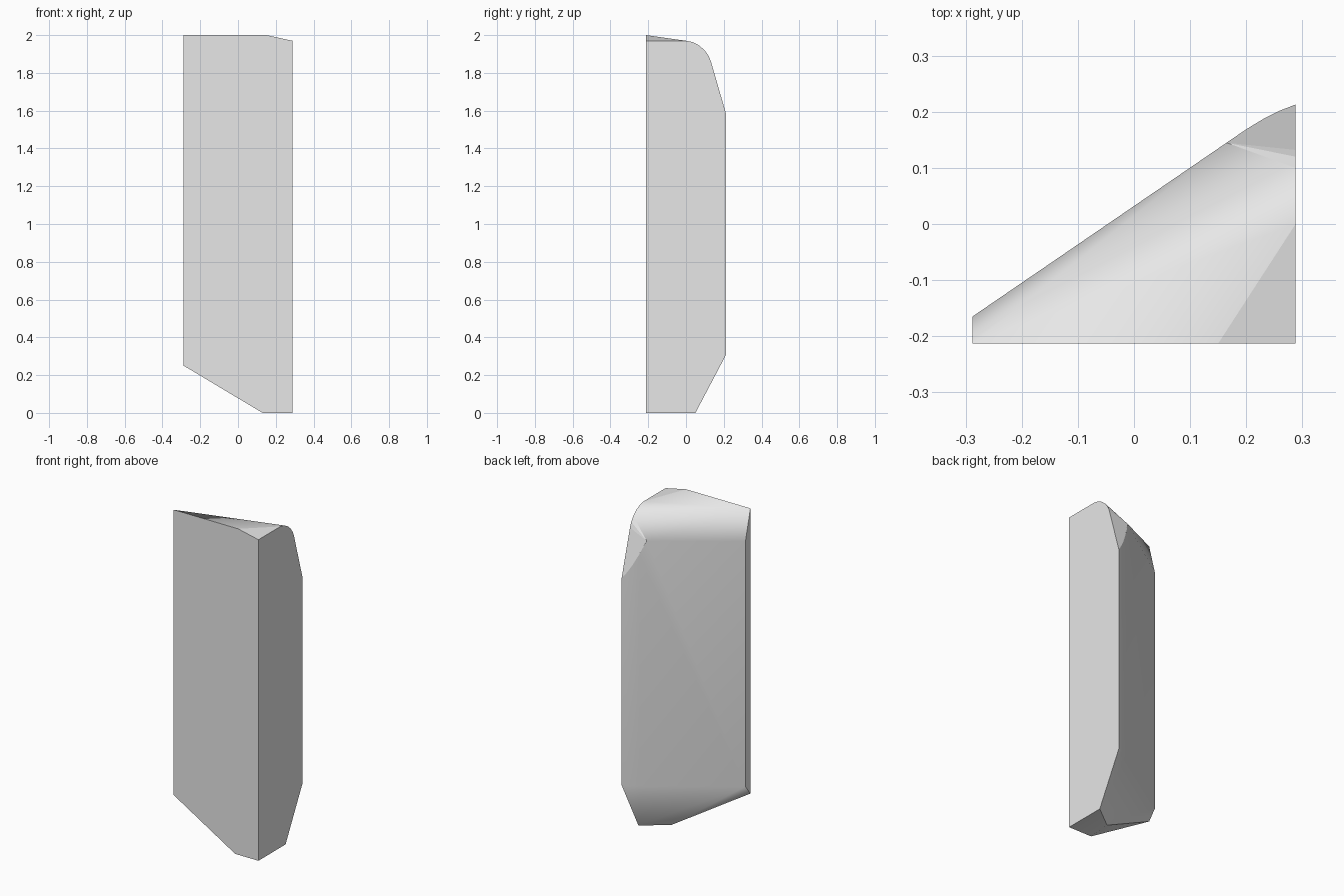
import bpy
import bmesh
import math

cube = bpy.data.objects.get("Cube")
if cube:
    bpy.data.objects.remove(cube, do_unlink=True)

LEFT, RIGHT, FRONT = -0.288, 0.288, -0.213
BACK_SLOPE = 0.684
BACK_LOW, BACK_HIGH = 0.31, 1.815


def back_y(x):
    """Depth of the slanted back wall."""
    return -0.165 + BACK_SLOPE * (x - LEFT)


def steep_z(y):
    """Height of the steep facet at the rear upper corner."""
    return 1.58 + 3.41 * (0.213 - y)


# Flat top, with one clipped corner
points = [(LEFT, FRONT, 2), (0.15, FRONT, 2), (RIGHT, FRONT, 1.97)]

# Rounded shoulder along the tall side
shoulder = [(0, 1.97), (0.035, 1.963), (0.07, 1.945),
            (0.1, 1.918), (0.12, 1.89), (0.132, 1.86)]
points += [(RIGHT, y, z) for y, z in shoulder]

# Slanted back wall
points += [(LEFT, back_y(LEFT), BACK_LOW), (LEFT, back_y(LEFT), BACK_HIGH)]
points.append((0.165, back_y(0.165), BACK_HIGH))

# Rounded rear corner, trimmed by the steep facet and the lower chamfer
for x, y in [(0.2, back_y(0.2)), (0.23, 0.187), (0.26, 0.202), (RIGHT, 0.213)]:
    points += [(x, y, BACK_LOW), (x, y, steep_z(y))]

# Small foot and the ramp rising to the thin side
points += [(LEFT, FRONT, 0.25), (0.13, FRONT, 0), (RIGHT, FRONT, 0),
           (RIGHT, 0.05, 0), (0.142, -0.062, 0)]

# Skin the convex block
bm = bmesh.new()
for p in points:
    bm.verts.new(p)
bmesh.ops.convex_hull(bm, input=bm.verts[:])
bmesh.ops.delete(bm, geom=[v for v in bm.verts if not v.link_faces],
                 context='VERTS')
bmesh.ops.dissolve_limit(bm, angle_limit=math.radians(0.8),
                         verts=bm.verts[:], edges=bm.edges[:])
bmesh.ops.recalc_face_normals(bm, faces=bm.faces[:])

# Soft shoulder and chamfer, crisp facets near the tall corner
for f in bm.faces:
    f.smooth = True
crisp = {f for f in bm.faces
         if min(v.co.x for v in f.verts) > 0.14
         and min(v.co.z for v in f.verts) > 1.5}
for e in bm.edges:
    angle = e.calc_face_angle(0)
    e.smooth = angle < math.radians(34) and not crisp.intersection(e.link_faces)

mesh = bpy.data.meshes.new("wedge_block")
bm.to_mesh(mesh)
bm.free()
block = bpy.data.objects.new("wedge_block", mesh)
bpy.context.collection.objects.link(block)

# Keep the broad faces flat
weighted = block.modifiers.new("weighted_normals", 'WEIGHTED_NORMAL')
weighted.keep_sharp = True

# Plain grey
grey = bpy.data.materials.new("light_grey")
grey.use_nodes = True
colour = (0.8, 0.8, 0.8, 1)
grey.diffuse_color = colour
grey.node_tree.nodes["Principled BSDF"].inputs["Base Color"].default_value = colour
mesh.materials.append(grey)
